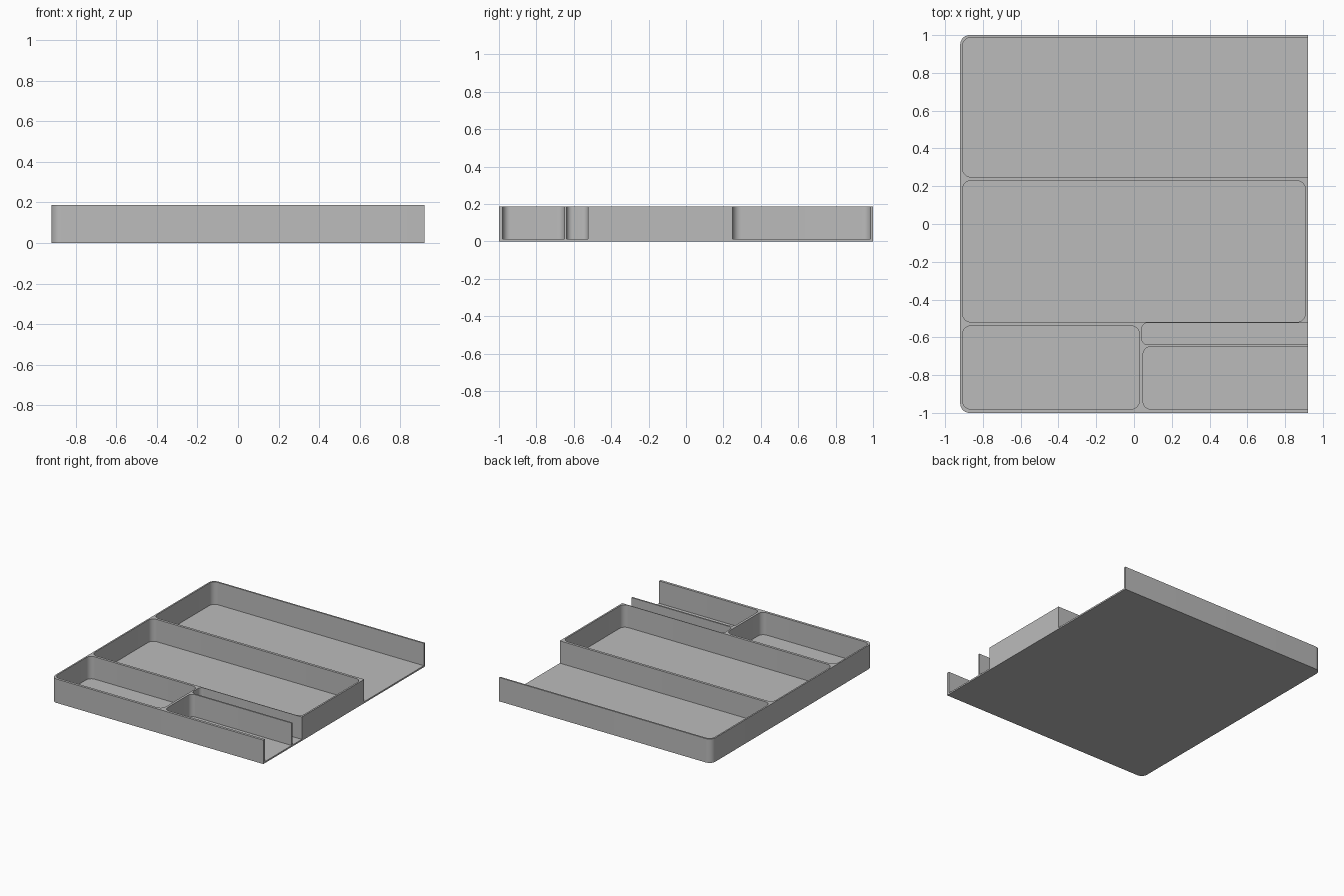
import bpy, bmesh, math
from mathutils import Vector

cube = bpy.data.objects.get("Cube")
if cube:
    bpy.data.objects.remove(cube, do_unlink=True)

HEIGHT, FLOOR = 0.187, 0.012
X, Y = 0.92, 1.0

grey = bpy.data.materials.new("plain grey")
grey.use_nodes = True
grey.diffuse_color = (0.5, 0.5, 0.5, 1)
grey.node_tree.nodes["Principled BSDF"].inputs["Base Color"].default_value = (0.5, 0.5, 0.5, 1)


def rounded_outline(x0, x1, y0, y1, r_left, r_right, steps=10):
    """Counter-clockwise rectangle with separate left and right corner radii."""
    corners = [(x1, y1, r_right, 0), (x0, y1, r_left, 1),
               (x0, y0, r_left, 2), (x1, y0, r_right, 3)]
    points = []
    for cx, cy, r, quarter in corners:
        sx = -1 if quarter in (0, 3) else 1
        sy = -1 if quarter in (0, 1) else 1
        if r == 0:
            points.append((cx, cy))
            continue
        for i in range(steps + 1):
            a = (quarter + i / steps) * math.pi / 2
            points.append((cx + sx * r + r * math.cos(a), cy + sy * r + r * math.sin(a)))
    return points


def prism(name, outline, z0, z1):
    bm = bmesh.new()
    base = bm.faces.new([bm.verts.new((x, y, z0)) for x, y in outline])
    top = bmesh.ops.extrude_face_region(bm, geom=[base])["geom"]
    bmesh.ops.translate(bm, vec=Vector((0, 0, z1 - z0)),
                        verts=[v for v in top if isinstance(v, bmesh.types.BMVert)])
    bmesh.ops.recalc_face_normals(bm, faces=bm.faces)
    mesh = bpy.data.meshes.new(name)
    bm.to_mesh(mesh)
    bm.free()
    mesh.materials.append(grey)
    obj = bpy.data.objects.new(name, mesh)
    bpy.context.collection.objects.link(obj)
    return obj


# Tray block, rounded on its right-hand corners only
tray = prism("organizer_tray", rounded_outline(-X, X, -Y, Y, 0.05, 0), 0, HEIGHT)

# Compartments: name, x range, y range, corner radius, open at the model's left
OPEN = X + 0.1
compartments = [
    ("back", -0.908, OPEN, 0.249, 0.987, 0.045),
    ("middle", -0.908, 0.907, -0.519, 0.229, 0.045),
    ("front_right", -0.908, 0.029, -0.98, -0.539, 0.045),
    ("narrow", 0.041, OPEN, -0.638, -0.524, 0.03),
    ("front_left", 0.048, OPEN, -0.98, -0.65, 0.04),
]
cutters = []
for name, x0, x1, y0, y1, r in compartments:
    outline = rounded_outline(x0, x1, y0, y1, r, 0 if x1 == OPEN else r)
    cutter = prism(name + "_compartment_cutter", outline, FLOOR, HEIGHT + 0.1)
    cutter.hide_render = True
    cut = tray.modifiers.new(name + "_compartment", 'BOOLEAN')
    cut.operation, cut.solver, cut.object = 'DIFFERENCE', 'EXACT', cutter
    cutters.append(cutter)

# Bake the cuts and remove the cutters
graph = bpy.context.evaluated_depsgraph_get()
carved = bpy.data.meshes.new_from_object(tray.evaluated_get(graph))
tray.modifiers.clear()
tray.data = carved
for cutter in cutters:
    bpy.data.objects.remove(cutter, do_unlink=True)

# Smooth the rounded corners, keep the rims sharp
bpy.ops.object.select_all(action='DESELECT')
tray.select_set(True)
bpy.context.view_layer.objects.active = tray
bpy.ops.object.shade_smooth_by_angle(angle=math.radians(30))
